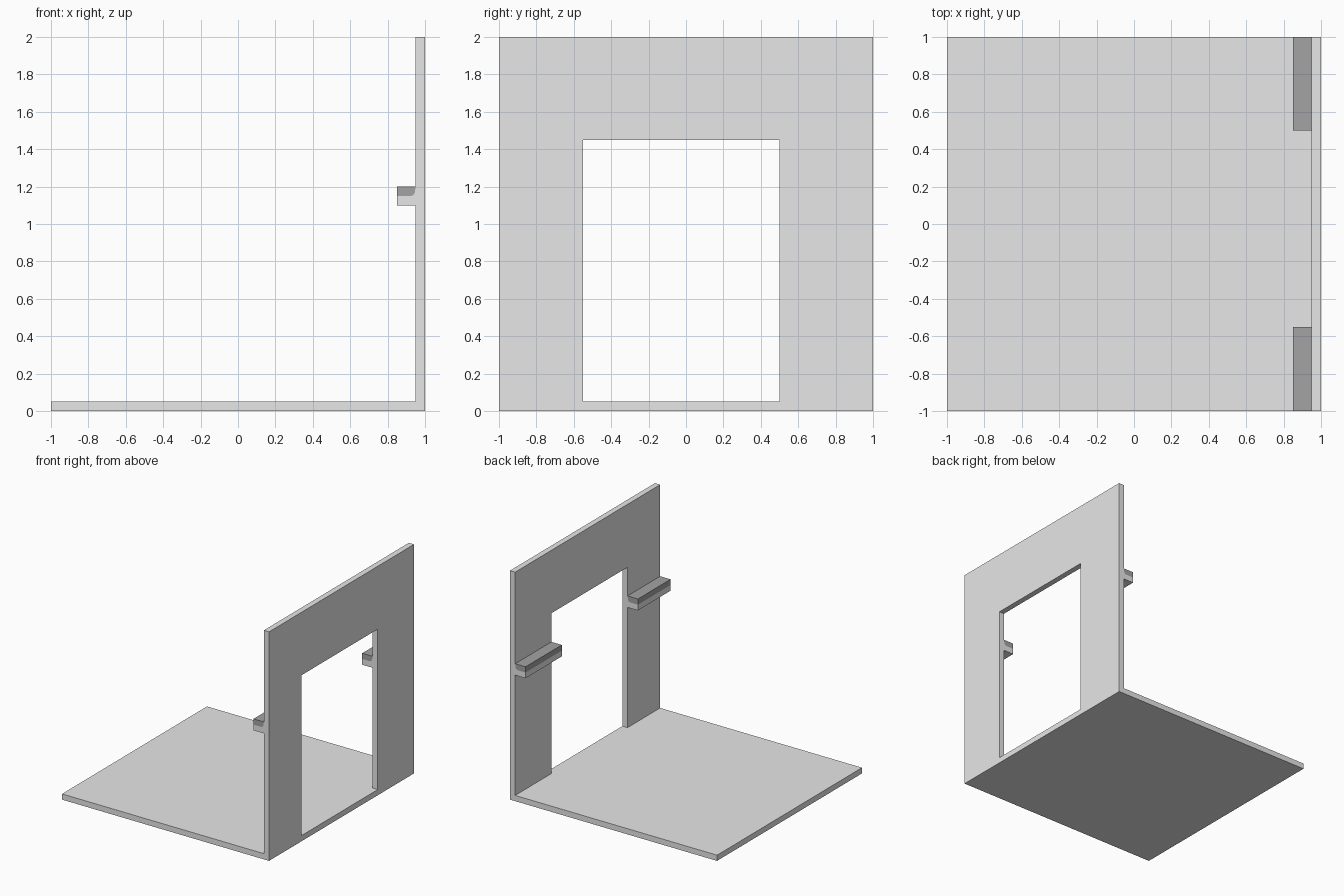
import bpy, bmesh
from mathutils import Vector

if "Cube" in bpy.data.objects:
    bpy.data.objects.remove(bpy.data.objects["Cube"])


def material(name, value):
    m = bpy.data.materials.new(name)
    m.diffuse_color = (value, value, value, 1.0)
    m.use_nodes = True
    m.node_tree.nodes["Principled BSDF"].inputs["Base Color"].default_value = m.diffuse_color
    return m


LIGHT = material("light grey", 0.8)
DARK = material("dark grey", 0.37)


def prism(name, profile, offset, mat):
    """Extrude a closed 3D outline along offset."""
    bm = bmesh.new()
    face = bm.faces.new([bm.verts.new(p) for p in profile])
    ext = bmesh.ops.extrude_face_region(bm, geom=[face], use_keep_orig=True)
    moved = [g for g in ext["geom"] if isinstance(g, bmesh.types.BMVert)]
    bmesh.ops.translate(bm, verts=moved, vec=Vector(offset))
    bmesh.ops.recalc_face_normals(bm, faces=bm.faces[:])
    mesh = bpy.data.meshes.new(name)
    bm.to_mesh(mesh)
    bm.free()
    mesh.materials.append(mat)
    obj = bpy.data.objects.new(name, mesh)
    bpy.context.collection.objects.link(obj)
    return obj


# Floor slab
prism("floor", [(-1, -1, 0), (1, -1, 0), (1, 1, 0), (-1, 1, 0)], (0, 0, 0.05), LIGHT)

# Wall with doorway, standing on the floor's right edge
wall = [(-1, 0.05), (-0.55, 0.05), (-0.55, 1.45), (0.5, 1.45),
        (0.5, 0.05), (1, 0.05), (1, 2), (-1, 2)]
prism("wall", [(0.95, y, z) for y, z in wall], (0.05, 0, 0), LIGHT)

# Rails either side of the doorway: light base, dark cap with a rounded inner corner
curve = [(0.85, 1.15), (0.925, 1.15), (0.938, 1.155), (0.945, 1.167), (0.95, 1.2)]
base = curve + [(0.95, 1.1), (0.85, 1.1)]
cap = curve + [(0.85, 1.2)]
for side, y0, y1 in (("front", -1, -0.55), ("back", 0.5, 1)):
    for part, outline, mat in (("base", base, LIGHT), ("cap", cap, DARK)):
        prism(f"{side}_rail_{part}", [(x, y0, z) for x, z in outline],
              (0, y1 - y0, 0), mat)
